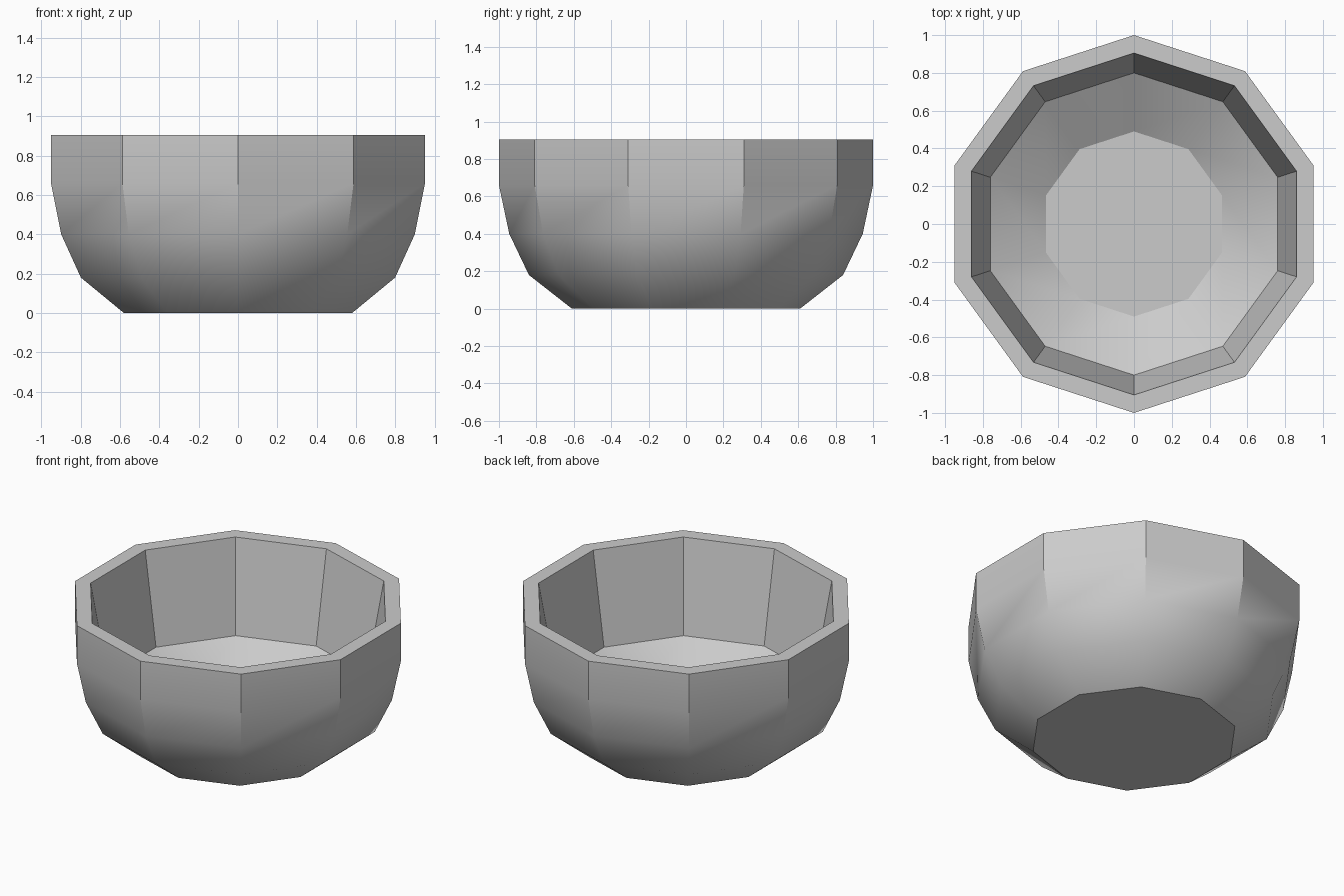
import bpy
import bmesh
from math import cos, sin, pi, radians

cube = bpy.data.objects.get("Cube")
if cube:
    bpy.data.objects.remove(cube, do_unlink=True)

SIDES = 10


def make_material(name, colour):
    mat = bpy.data.materials.new(name)
    mat.use_nodes = True
    mat.diffuse_color = colour
    mat.node_tree.nodes["Principled BSDF"].inputs["Base Color"].default_value = colour
    return mat


def ring(bm, radius, z):
    # One corner points straight to the front, one straight to the back
    angles = [pi / 2 + 2 * pi * i / SIDES for i in range(SIDES)]
    return [bm.verts.new((radius * cos(a), radius * sin(a), z)) for a in angles]


# Cross-section (radius, height): up the outside, over the rim, down the inside
outside = [(0.61, 0), (0.84, 0.18), (0.945, 0.4), (1, 0.66), (1, 0.905)]
inside = [(0.905, 0.905), (0.80, 0.315), (0.49, 0.12)]

bm = bmesh.new()
rings = [ring(bm, r, z) for r, z in outside + inside]
for low, high in zip(rings, rings[1:]):
    for i in range(SIDES):
        j = (i + 1) % SIDES
        bm.faces.new((low[i], low[j], high[j], high[i]))

# Base and inner floor
bm.faces.new(list(reversed(rings[0])))
bm.faces.new(rings[-1])

mesh = bpy.data.meshes.new("bowl")
bm.to_mesh(mesh)
bm.free()
bowl = bpy.data.objects.new("bowl", mesh)
bpy.context.collection.objects.link(bowl)
mesh.materials.append(make_material("grey", (0.6, 0.6, 0.6, 1)))

# Smooth lower curve, crisp upper facets, flat base and floor
bpy.context.view_layer.objects.active = bowl
bowl.select_set(True)
bpy.ops.object.shade_smooth_by_angle(angle=radians(34))
for face in mesh.polygons:
    if len(face.vertices) == SIDES:
        face.use_smooth = False
